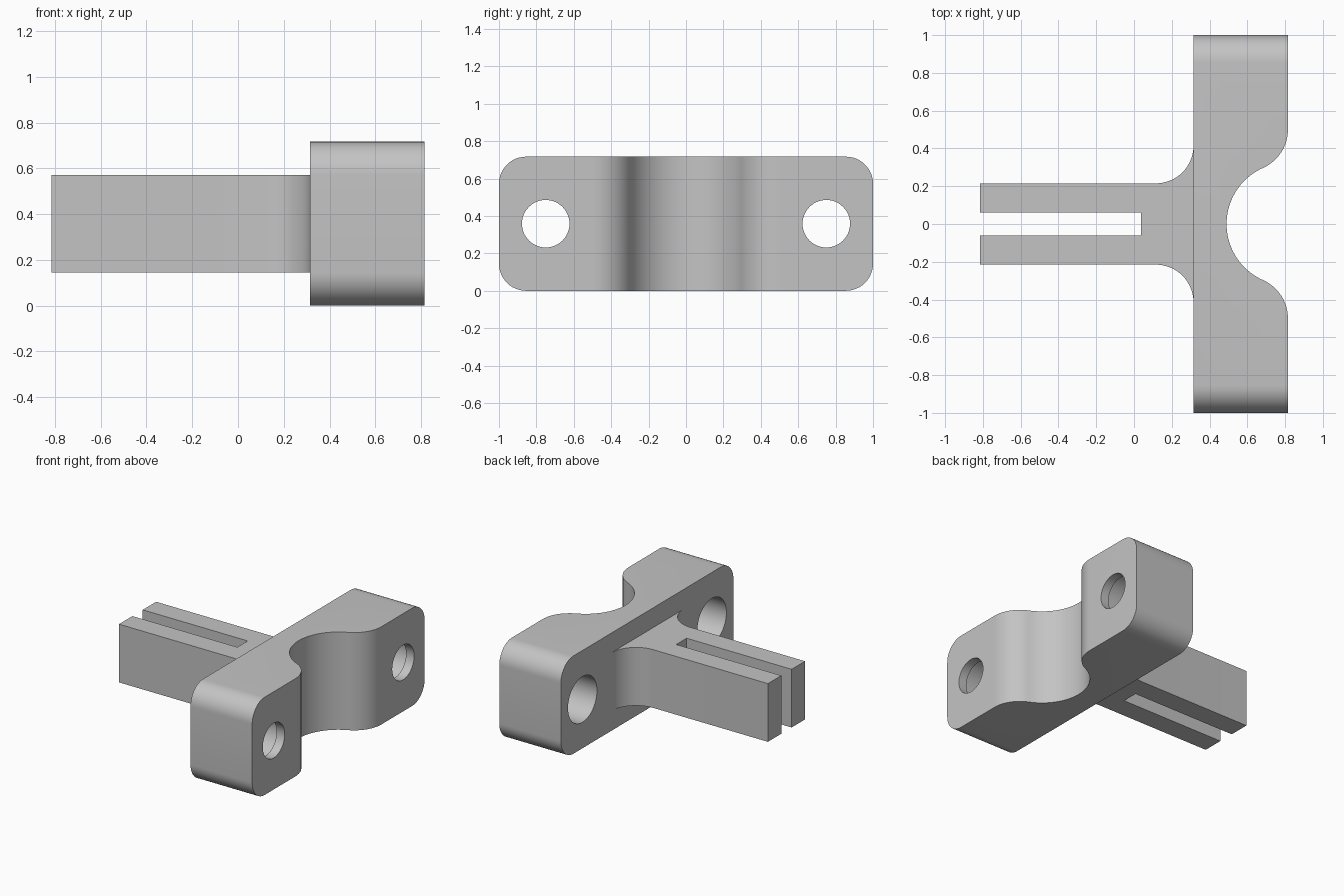
import bpy, bmesh, math
from mathutils import Vector

cube = bpy.data.objects.get("Cube")
if cube:
    bpy.data.objects.remove(cube, do_unlink=True)

grey = bpy.data.materials.new("plain grey")
grey.use_nodes = True
colour = (0.55, 0.55, 0.55, 1)
grey.diffuse_color = colour
grey.node_tree.nodes["Principled BSDF"].inputs["Base Color"].default_value = colour

HEIGHT, MID = 0.717, 0.3585
FRONT_X, BACK_X = 0.815, 0.315


def arc(cx, cy, r, start, end, steps=16):
    """Points along an arc, angles in degrees."""
    angles = [math.radians(start + (end - start) * i / steps) for i in range(steps + 1)]
    return [(cx + r * math.cos(a), cy + r * math.sin(a)) for a in angles]


def prism(name, outline, low, high, axis="z"):
    """Extrude a closed outline: (x, y) along z, or (y, z) along x."""
    place = (lambda u, v, w: (u, v, w)) if axis == "z" else (lambda u, v, w: (w, u, v))
    bm = bmesh.new()
    face = bm.faces.new([bm.verts.new(place(u, v, low)) for u, v in outline])
    top = bmesh.ops.extrude_face_region(bm, geom=[face])["geom"]
    bmesh.ops.translate(bm, vec=Vector(place(0, 0, high - low)),
                        verts=[g for g in top if isinstance(g, bmesh.types.BMVert)])
    bmesh.ops.recalc_face_normals(bm, faces=bm.faces)
    mesh = bpy.data.meshes.new(name)
    bm.to_mesh(mesh)
    bm.free()
    mesh.materials.append(grey)
    obj = bpy.data.objects.new(name, mesh)
    bpy.context.collection.objects.link(obj)
    return obj


def combine(target, other, operation):
    """Apply a boolean and remove the helper."""
    mod = target.modifiers.new(operation, "BOOLEAN")
    mod.operation, mod.solver, mod.object = operation, "EXACT", other
    bpy.context.view_layer.objects.active = target
    bpy.ops.object.modifier_apply(modifier=mod.name)
    bpy.data.objects.remove(other, do_unlink=True)


# Cross block with rounded long edges
R = 0.145
corners = [(1 - R, HEIGHT - R, 0), (R - 1, HEIGHT - R, 90), (R - 1, R, 180), (1 - R, R, 270)]
block_outline = [p for y, z, a in corners for p in arc(y, z, R, a, a + 90, 12)]
bracket = prism("clamp_bracket", block_outline, BACK_X, FRONT_X, "x")

# Saddle notch: a round bore flowing into convex shoulders
BORE, SHOULDER, SHOULDER_Y = 0.325, 0.222, 0.5
lean = math.degrees(math.atan2(SHOULDER_Y, SHOULDER))
shoulder = arc(FRONT_X - SHOULDER, SHOULDER_Y, SHOULDER, 0, -lean)
bore = arc(FRONT_X, 0, BORE, 180 - lean, 180 + lean, 40)
lower_shoulder = [(x, -y) for x, y in reversed(shoulder)]
notch = shoulder + bore[1:-1] + lower_shoulder
notch += [(FRONT_X + 0.2, -SHOULDER_Y), (FRONT_X + 0.2, SHOULDER_Y)]
combine(bracket, prism("notch_cutter", notch, -0.1, HEIGHT + 0.1), "DIFFERENCE")

# Bolt holes, with a wide counterbore that leaves a thin lip at the front
for side in (-1, 1):
    for r, low, high in ((0.127, BACK_X - 0.1, FRONT_X + 0.1),
                         (0.168, BACK_X - 0.1, FRONT_X - 0.065)):
        circle = arc(side * 0.75, MID, r, 0, 360, 48)[:-1]
        combine(bracket, prism("hole_cutter", circle, low, high, "x"), "DIFFERENCE")

# Forked stem with a centre slot and flared root
HALF, FLARE, SLOT, TIP = 0.215, 0.2, 0.06, -0.815
side_edge = [(0.037, SLOT), (TIP, SLOT), (TIP, HALF)]
side_edge += arc(BACK_X - FLARE, HALF + FLARE, FLARE, -90, 0)
side_edge += [(BACK_X + 0.03, HALF + FLARE)]
stem_outline = side_edge + [(x, -y) for x, y in reversed(side_edge)]
combine(bracket, prism("stem", stem_outline, 0.145, 0.572), "UNION")

# Smooth the curves and keep the edges crisp
bpy.ops.object.select_all(action="DESELECT")
bracket.select_set(True)
bpy.context.view_layer.objects.active = bracket
bpy.ops.object.shade_smooth_by_angle(angle=math.radians(30))
